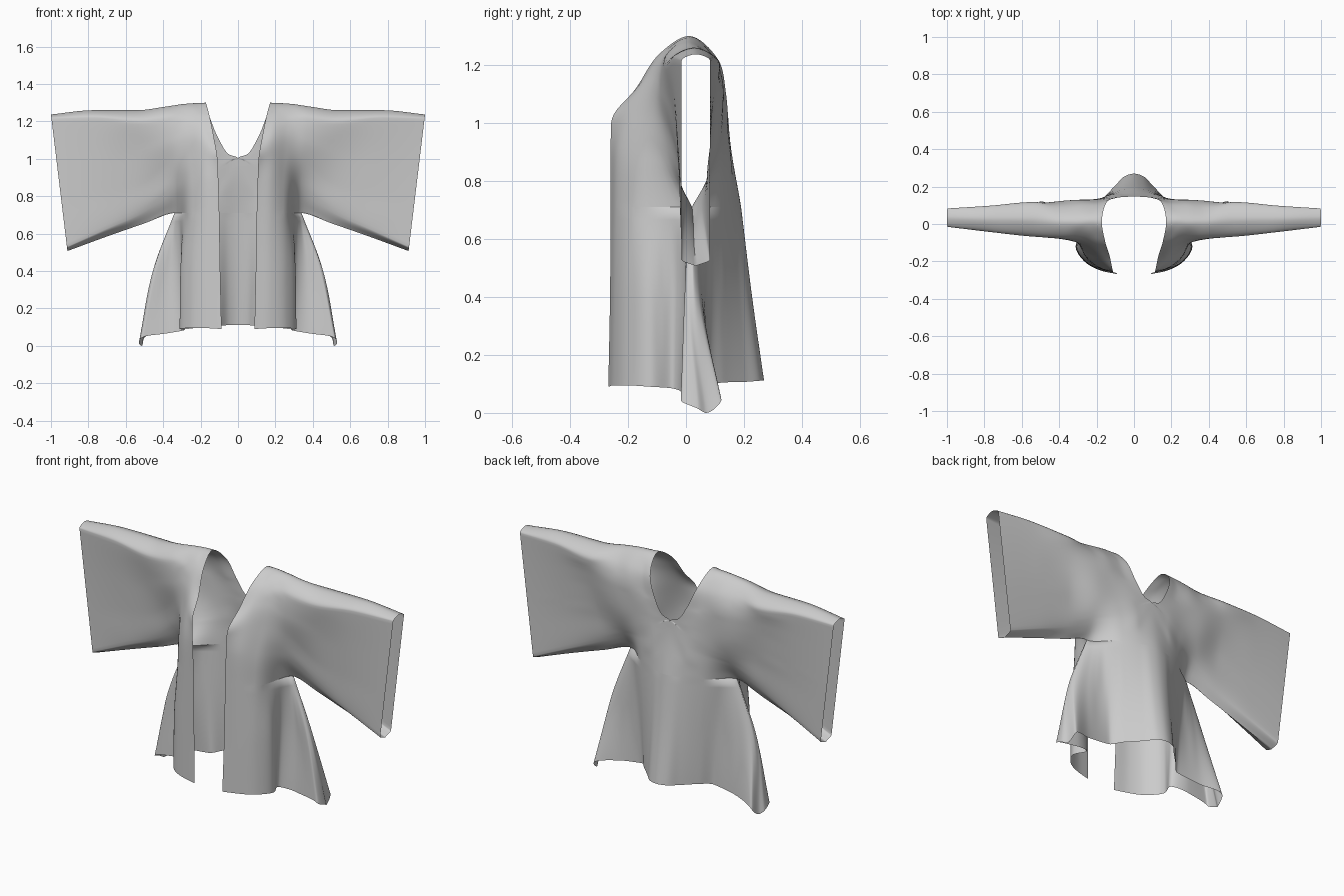
import bpy, bmesh
from mathutils import Vector as V

if "Cube" in bpy.data.objects:
    bpy.data.objects.remove(bpy.data.objects["Cube"])


def spline(pts, n):
    """Curve through every point without overshoot, n steps per span (level across x = 0)."""
    p = [V(q) for q in pts]

    def ghost(a, b):
        return V((-b.x, b.y, b.z)) if abs(a.x) < 1e-6 < b.x else 2 * a - b
    p = [ghost(p[0], p[1])] + p + [ghost(p[-1], p[-2])]
    d = [max((b - a).length, 1e-6) for a, b in zip(p, p[1:])]
    slope = [(b - a) / k for a, b, k in zip(p, p[1:], d)]

    def tangent(i):
        m = (slope[i - 1] * d[i] + slope[i] * d[i - 1]) / (d[i - 1] + d[i])
        for c in range(3):
            s, t = slope[i - 1][c], slope[i][c]
            lim = 2.5 * min(abs(s), abs(t)) if s * t > 0 else 0
            m[c] = max(-lim, min(lim, m[c]))
        return m
    out = []
    for i in range(1, len(p) - 2):
        m0, m1 = tangent(i) * d[i], tangent(i + 1) * d[i]
        for k in range(n):
            t = k / n
            h = t * t * (3 - 2 * t)
            out.append(p[i] * (1 - h) + p[i + 1] * h + m0 * t * (1 - t) ** 2 - m1 * t * t * (1 - t))
    out.append(p[-2])
    return out


def loft(sections, n_along, n_across):
    """Surface through a list of sections with equal point counts."""
    rows = [spline(s, n_along) for s in sections]
    cols = [spline(c, n_across) for c in zip(*rows)]
    return [list(r) for r in zip(*cols)]


def add_grid(bm, grid):
    vs = [[bm.verts.new((max(p.x, 0), p.y, max(p.z, 0))) for p in r] for r in grid]
    for a, b in zip(vs, vs[1:]):
        for i in range(len(a) - 1):
            bm.faces.new((a[i], a[i + 1], b[i + 1], b[i]))


def closest_on(line, p):
    """Nearest point to p on a polyline."""
    best = []
    for a, b in zip(line, line[1:]):
        ab = b - a
        t = min(max((p - a).dot(ab) / max(ab.length_squared, 1e-12), 0), 1)
        best.append(a + ab * t)
    return min(best, key=lambda q: (q - p).length)


def sleeve_loop(xb, zb, xt, zt, yf, yb, taper, r):
    """Flat sleeve section: bottom, up the front, over the top, down the back."""
    hs = [0, r, .35, .65, 1 - r, 1, 1 - r, .75, .55, .35, r, 0]
    mid = (yf + yb) / 2
    loop = []
    for i, h in enumerate(hs):
        side = mid if i in (0, 5, 11) else (yf if i < 5 else yb)
        y = mid + (side - mid) * (taper + (1 - taper) * h)
        loop.append((xb + (xt - xb) * h, y, zb + (zt - zb) * h))
    return loop


# Shoulder sections, each running front chest -> shoulder -> back
neck = [(.1, -.26, .71), (.105, -.26, .88), (.11, -.258, 1.0), (.13, -.172, 1.12),
        (.155, -.09, 1.24), (.172, .01, 1.3), (.15, .11, 1.22), (.1, .138, 1.1),
        (.05, .145, 1.025), (0, .147, 1.0), (0, .15, .96), (0, .19, .71)]
chest = [(.18, -.24, .71), (.18, -.235, .88), (.19, -.2, 1.02), (.2, -.14, 1.15),
         (.21, -.075, 1.245), (.225, .015, 1.298), (.21, .1, 1.22), (.18, .13, 1.1),
         (.14, .14, 1.02), (.11, .147, .95), (.1, .155, .88), (.1, .168, .71)]
armhole = [(.25, -.19, .71), (.25, -.175, .88), (.26, -.135, 1.02), (.27, -.105, 1.15),
           (.28, -.07, 1.235), (.29, .01, 1.293), (.28, .1, 1.22), (.27, .13, 1.1),
           (.24, .13, 1.0), (.22, .13, .92), (.2, .13, .84), (.2, .125, .71)]
underarm = [(.34, .02, .71), (.34, -.045, .84), (.35, -.07, .98), (.36, -.085, 1.1),
            (.37, -.075, 1.22), (.38, .01, 1.28), (.375, .09, 1.22), (.37, .125, 1.1),
            (.36, .12, .98), (.35, .1, .88), (.345, .07, .8), (.34, .02, .71)]
upper = loft([neck, chest, armhole, underarm,
              sleeve_loop(.5, .655, .54, 1.26, -.075, .125, .25, .1),
              sleeve_loop(.7, .585, .77, 1.26, -.045, .1, .55, .06),
              sleeve_loop(.912, .507, 1.0, 1.237, -.015, .083, 1, .03)], 8, 8)

# Skirt sections, front edge -> front fold -> side flare -> centre back
waist = [(.1, -.26, .71), (.18, -.24, .71), (.25, -.19, .71), (.285, -.12, .71),
         (.31, -.06, .71), (.33, -.01, .71), (.338, .01, .71), (.34, .02, .71),
         (.34, .02, .71), (.335, .025, .71), (.31, .05, .71), (.27, .085, .71),
         (.2, .125, .71), (.1, .168, .71), (.05, .184, .71), (0, .19, .71)]
hip = [(.095, -.262), (.18, -.245), (.26, -.2), (.308, -.12), (.298, -.05), (.37, 0),
       (.44, -.005), (.455, .01), (.455, .025), (.44, .045), (.36, .06), (.25, .08),
       (.18, .13), (.1, .185), (.05, .218), (0, .228)]
hip = [(x, y, .4) for x, y in hip]
hem = [(.088, -.268, .09), (.18, -.248, .095), (.26, -.205, .095), (.312, -.12, .09),
       (.285, -.05, .085), (.38, -.012, .067), (.515, -.018, .043), (.53, .04, .015),
       (.515, .07, 0), (.5, .122, .045), (.38, .085, .075), (.235, .075, .095),
       (.175, .13, .105), (.1, .205, .107), (.05, .255, .111), (0, .269, .112)]
skirt = loft([waist, hip, hem], 8, 14)

# Close the waist join by moving the skirt top onto the upper part
front = [r[0] for r in upper[:25]]
back = [r[-1] for r in upper[:25]]
skirt[0] = [closest_on(front if i <= 60 else back, p) for i, p in enumerate(skirt[0])]

bm = bmesh.new()
add_grid(bm, upper)
add_grid(bm, skirt)
bmesh.ops.remove_doubles(bm, verts=bm.verts, dist=.0008)
bmesh.ops.recalc_face_normals(bm, faces=bm.faces)
me = bpy.data.meshes.new("wide_sleeve_jacket")
bm.to_mesh(me)
bm.free()
jacket = bpy.data.objects.new("wide_sleeve_jacket", me)
bpy.context.collection.objects.link(jacket)

# Other half
mirror = jacket.modifiers.new("mirror", 'MIRROR')
mirror.merge_threshold = .001
bpy.context.view_layer.objects.active = jacket
jacket.select_set(True)
bpy.ops.object.modifier_apply(modifier="mirror")
bpy.ops.object.shade_smooth_by_angle(angle=1.0)
